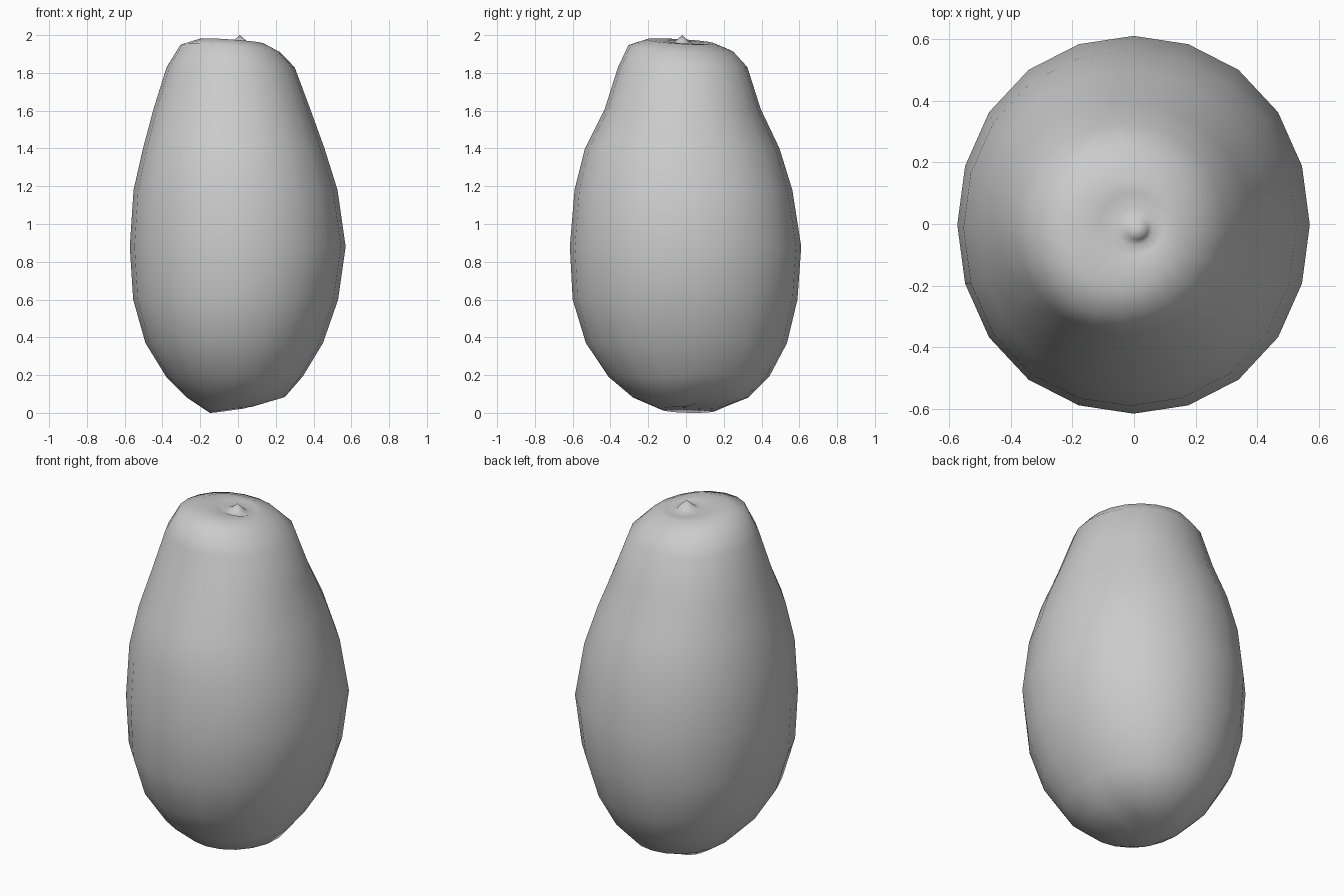
import bpy, bmesh, math

if "Cube" in bpy.data.objects:
    bpy.data.objects.remove(bpy.data.objects["Cube"])

SEG = 20

# Cross-sections of the fruit: z, x min, x max, y min, y max
RINGS = [
    (0.035, -0.15, 0.08, -0.13, 0.16),
    (0.10, -0.27, 0.25, -0.28, 0.33),
    (0.21, -0.38, 0.345, -0.41, 0.44),
    (0.37, -0.49, 0.45, -0.53, 0.535),
    (0.60, -0.555, 0.53, -0.60, 0.59),
    (0.88, -0.573, 0.57, -0.615, 0.61),
    (1.18, -0.553, 0.527, -0.59, 0.563),
    (1.40, -0.503, 0.458, -0.535, 0.495),
    (1.61, -0.447, 0.382, -0.43, 0.395),
    (1.83, -0.378, 0.300, -0.36, 0.325),
    (1.925, -0.305, 0.22, -0.305, 0.25),
    (1.962, -0.21, 0.14, -0.21, 0.15),
    (1.962, -0.11, 0.10, -0.10, 0.10),
    (1.950, -0.06, 0.06, -0.07, 0.05),
    (1.972, -0.02, 0.045, -0.05, 0.01),
]


def add_ring(bm, z, x0, x1, y0, y1):
    cx, cy = (x0 + x1) / 2, (y0 + y1) / 2
    rx, ry = (x1 - x0) / 2, (y1 - y0) / 2
    verts = []
    for i in range(SEG):
        a = math.tau * i / SEG
        k = 1 + 0.015 * math.sin(2 * a) ** 2      # slightly squarish section
        x, y = cx + rx * k * math.cos(a), cy + ry * k * math.sin(a)
        zz = z
        if z > 1.9:                               # crown leans down to the back right
            zz -= 0.07 * x + 0.06 * y
        if z < 0.3:                               # base crease on the right side
            d = abs(a - 0.3)
            zz += 0.02 * math.exp(-(d / 0.25) ** 2)
        if z < 0.05:                              # lowest point sits left and behind
            zz += 0.14 * (x + 0.04) - 0.02 * y
            zz = max(zz, 0.004)
        verts.append(bm.verts.new((x, y, zz)))
    return verts


bm = bmesh.new()
loops = [add_ring(bm, *r) for r in RINGS]
for lo, hi in zip(loops, loops[1:]):
    for i in range(SEG):
        j = (i + 1) % SEG
        bm.faces.new((lo[i], lo[j], hi[j], hi[i]))

# Dented blossom end and stem nub
bottom = bm.verts.new((-0.03, -0.03, 0.045))
tip = bm.verts.new((0.01, -0.02, 2.0))
for i in range(SEG):
    j = (i + 1) % SEG
    bm.faces.new((bottom, loops[0][j], loops[0][i]))
    bm.faces.new((tip, loops[-1][i], loops[-1][j]))

# Stand the base on the ground
low = min(v.co.z for v in bm.verts)
for v in bm.verts:
    if v.co.z < 0.3:
        v.co.z -= low
bmesh.ops.recalc_face_normals(bm, faces=bm.faces)
for f in bm.faces:
    f.smooth = True

mesh = bpy.data.meshes.new("fruit_body")
bm.to_mesh(mesh)
bm.free()
fruit = bpy.data.objects.new("fruit_body", mesh)
bpy.context.collection.objects.link(fruit)
